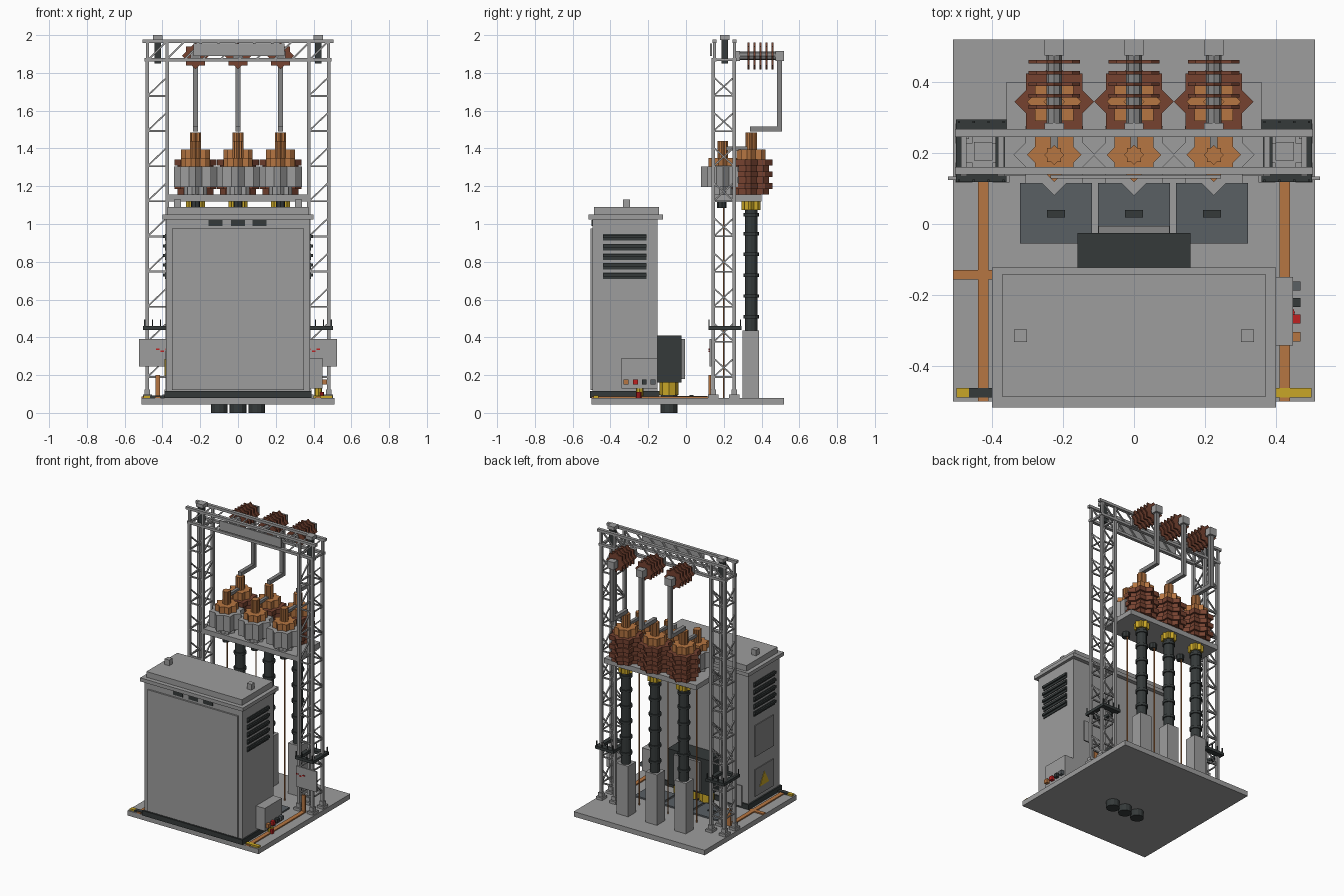
import bpy, bmesh, math
from mathutils import Vector

if "Cube" in bpy.data.objects:
    bpy.data.objects.remove(bpy.data.objects["Cube"])

COL = {
    "light_grey": (0.34, 0.34, 0.34), "steel_grey": (0.24, 0.24, 0.24),
    "charcoal": (0.035, 0.042, 0.042), "slate": (0.10, 0.115, 0.127),
    "copper": (0.47, 0.18, 0.054), "brown": (0.18, 0.055, 0.030),
    "yellow": (0.58, 0.38, 0.02), "red": (0.52, 0.015, 0.015),
}
MATS = {}
for n, c in COL.items():
    MATS[n] = bpy.data.materials.new(n)
    MATS[n].diffuse_color = (*c, 1)


class Part:
    """Collects simple solids into one flat-shaded object."""
    def __init__(self, name, mat):
        self.name, self.mat, self.bm = name, mat, bmesh.new()

    def box(self, x0, x1, y0, y1, z0, z1):
        vs = bmesh.ops.create_cube(self.bm, size=1)["verts"]
        for v in vs:
            v.co = ((x0 + x1) / 2 + v.co.x * (x1 - x0), (y0 + y1) / 2 + v.co.y * (y1 - y0),
                    (z0 + z1) / 2 + v.co.z * (z1 - z0))
        return self

    def prism(self, a, b, r, n=12, inner=None, turn=0.0):
        """Solid from a to b: n-sided, or n-pointed star when inner is given."""
        a, b = Vector(a), Vector(b)
        d = (b - a).normalized()
        u = Vector((1, 0, 0)) if abs(d.x) < 0.9 else Vector((0, 1, 0))
        w = d.cross(u).normalized()
        u = w.cross(d)
        m = n * 2 if inner else n
        rings = []
        for p in (a, b):
            ring = []
            for i in range(m):
                t = turn + 2 * math.pi * i / m
                q = inner if inner and i % 2 else r
                ring.append(self.bm.verts.new(p + (u * math.cos(t) + w * math.sin(t)) * q))
            rings.append(ring)
        lo, hi = rings
        self.bm.faces.new(lo[::-1])
        self.bm.faces.new(hi)
        for i in range(m):
            j = (i + 1) % m
            self.bm.faces.new((lo[i], lo[j], hi[j], hi[i]))
        return self

    def star(self, x, y, z0, z1, r):
        return self.prism((x, y, z0), (x, y, z1), r, 8, r * 0.765)

    def bar(self, a, b, w):
        return self.prism(a, b, w * 0.7071, 4, turn=math.pi / 4)

    def done(self):
        bmesh.ops.recalc_face_normals(self.bm, faces=self.bm.faces)
        me = bpy.data.meshes.new(self.name)
        self.bm.to_mesh(me)
        self.bm.free()
        me.materials.append(MATS[self.mat])
        bpy.context.collection.objects.link(bpy.data.objects.new(self.name, me))


def box(name, mat, *c):
    Part(name, mat).box(*c).done()


PH = (-0.225, 0.0, 0.225)

# Base slab, floor hatches, earthing strips and hazard edge
box("base_slab", "light_grey", -0.51, 0.51, -0.5, 0.52, 0.045, 0.08)
hatch, grip = Part("floor_hatches", "slate"), Part("hatch_handles", "charcoal")
for x in (-0.22, 0, 0.22):
    hatch.box(x - 0.102, x + 0.102, -0.055, 0.115, 0.08, 0.09)
    grip.box(x - 0.026, x + 0.026, 0.018, 0.04, 0.09, 0.096)
hatch.done(); grip.done()
earth = Part("earth_strips", "copper").box(-0.51, -0.40, -0.157, -0.13, 0.08, 0.088)
for s in (-1, 1):
    x = s * 0.425
    earth.box(x - 0.015, x + 0.015, -0.5, 0.13, 0.08, 0.088)
    earth.box(x - 0.013, x + 0.013, 0.12, 0.132, 0.08, 0.20)
earth.done()
haz = Part("hazard_yellow", "yellow").box(-0.5, -0.465, -0.49, -0.463, 0.08, 0.092)
haz.box(0.40, 0.5, -0.49, -0.463, 0.08, 0.092).done()
box("hazard_dark", "charcoal", -0.465, -0.39, -0.49, -0.463, 0.08, 0.092)

# Cabinet body, plinth, roof, door
box("cabinet_plinth", "charcoal", -0.39, 0.39, -0.508, -0.14, 0.08, 0.115)
box("cabinet_body", "light_grey", -0.38, 0.38, -0.495, -0.15, 0.115, 1.03)
Part("cabinet_roof", "light_grey").box(-0.4, 0.4, -0.517, -0.122, 1.025, 1.05).box(
    -0.372, 0.372, -0.487, -0.142, 1.05, 1.09).done()
box("cabinet_door", "light_grey", -0.35, 0.35, -0.506, -0.494, 0.12, 0.975)
lug = Part("lifting_lugs", "light_grey")
for s in (-1, 1):
    lug.box(s * 0.32 - 0.018, s * 0.32 + 0.018, -0.333, -0.297, 1.09, 1.13)
lug.done()
vent = Part("door_vents", "charcoal")
for x in (-0.118, 0, 0.115):
    vent.box(x - 0.037, x + 0.037, -0.5, -0.49, 0.99, 1.02)
vent.done()

# Side louvres, angled outward
lou = Part("side_louvres", "charcoal")
for s in (-1, 1):
    for i in range(5):
        z = 0.725 + i * 0.051
        lou.box(s * 0.375, s * 0.386, -0.44, -0.21, z - 0.017, z + 0.017)
        lou.bar((s * 0.388, -0.44, z + 0.006), (s * 0.388, -0.21, z + 0.006), 0.016)
lou.done()

# Left side access panels with warning triangle
Part("side_panels", "steel_grey").box(-0.385, -0.379, -0.43, -0.22, 0.42, 0.64).box(
    -0.385, -0.379, -0.43, -0.22, 0.14, 0.33).done()
Part("warning_triangle", "yellow").prism((-0.384, -0.32, 0.225), (-0.388, -0.32, 0.225), 0.06, 3,
                                         turn=-math.pi / 2).done()

# Connector box on the right side with coloured sockets
box("connector_box", "light_grey", 0.38, 0.448, -0.342, -0.15, 0.13, 0.29)
for y, m in ((-0.318, "copper"), (-0.268, "red"), (-0.221, "charcoal"), (-0.175, "slate")):
    box("socket_" + m, m, 0.445, 0.47, y - 0.013, y + 0.013, 0.15, 0.178)
Part("connector_gland", "yellow").prism((0.425, -0.245, 0.09), (0.425, -0.245, 0.13), 0.02, 8).done()
Part("connector_lead", "red").prism((0.44, -0.25, 0.08), (0.44, -0.25, 0.11), 0.014, 8).done()

# Cable box behind the cabinet, glands, conduits through the base
box("cable_box", "charcoal", -0.16, 0.16, -0.15, -0.025, 0.16, 0.41)
box("cable_box_bracket", "steel_grey", -0.1, 0.1, -0.025, -0.005, 0.18, 0.39)
gl, pipe = Part("cable_glands", "yellow"), Part("conduits", "charcoal")
for x in (-0.1, 0, 0.1):
    gl.prism((x, -0.09, 0.095), (x, -0.09, 0.16), 0.05, 8)
    pipe.prism((x, -0.09, 0), (x, -0.09, 0.1), 0.044, 12)
gl.done(); pipe.done()

# Lattice towers: legs, rungs and diagonal braces
LY0, LY1 = 0.145, 0.255
for s, side in ((-1, "left"), (1, "right")):
    xi, xo = s * 0.375, s * 0.48
    tower, feet = Part(side + "_tower", "light_grey"), Part(side + "_tower_feet", "light_grey")
    for x in (xi, xo):
        for y in (LY0, LY1):
            tower.box(x - 0.0095, x + 0.0095, y - 0.0095, y + 0.0095, 0.08, 1.88)
            feet.box(x - 0.024, x + 0.024, y - 0.028, y + 0.028, 0.08, 0.098)
            feet.box(x - 0.015, x + 0.015, y - 0.015, y + 0.015, 0.098, 0.125)
    z, k = 0.19, 0
    while z < 1.8:
        for y in (LY0, LY1):
            tower.bar((xi, y, z), (xo, y, z), 0.009)
            a, b = (xi, xo) if s > 0 else (xo, xi)
            tower.bar((a, y, z), (b, y, z + 0.1), 0.008)
        for x, f in ((xi, 1), (xo, -1)):
            tower.bar((x, LY0, z), (x, LY1, z), 0.008)
            ya, yb = (LY0, LY1) if f > 0 else (LY1, LY0)
            tower.bar((x, ya, z), (x, yb, z + 0.1), 0.008)
        z += 0.186
    tower.done(); feet.done()

    # Anti-climb collar with spikes
    col = Part(side + "_climb_guard", "charcoal")
    x0, x1 = sorted((s * 0.36, s * 0.502))
    for c in ((x0, x1, 0.118, 0.145), (x0, x1, 0.255, 0.295), (x0, x0 + 0.03, 0.14, 0.26),
              (x1 - 0.03, x1, 0.14, 0.26)):
        col.box(*c, 0.44, 0.46)
    for i in range(4):
        x = x0 + 0.008 + i * (x1 - x0 - 0.016) / 3
        for y in (0.122, 0.288):
            col.bar((x, y, 0.455), (x, y, 0.495), 0.006)
    col.done()

    # Sign plate with a red mark
    xs = s * 0.445
    box(side + "_sign", "light_grey", xs - 0.08, xs + 0.08, 0.124, 0.134, 0.245, 0.39)
    mk = Part(side + "_sign_mark", "red")
    for dx, dz in ((-0.025, 0.006), (0, -0.004), (0.025, 0.006)):
        x = s * 0.4 + dx
        mk.box(x - 0.009, x + 0.009, 0.12, 0.125, 0.327 + dz, 0.334 + dz)
    mk.done()

    # Top post and cap
    xp = s * 0.425
    box(side + "_post", "charcoal", xp - 0.017, xp + 0.017, 0.188, 0.222, 1.85, 1.98)
    box(side + "_post_cap", "light_grey", xp - 0.026, xp + 0.026, 0.179, 0.231, 1.975, 2.0)

# Top gantry truss
gan = Part("gantry_truss", "light_grey")
for y in (0.15, 0.257):
    gan.box(-0.495, 0.495, y - 0.011, y + 0.011, 1.86, 1.878)
    gan.box(-0.505, 0.505, y - 0.011, y + 0.011, 1.958, 1.976)
    for i in range(10):
        x = -0.475 + i * 0.095
        gan.bar((x, y, 1.87), (x + 0.095, y, 1.965), 0.009)
for x in (-0.48, -0.375, 0.375, 0.48):
    gan.box(x - 0.008, x + 0.008, 0.15, 0.257, 1.862, 1.876)
    for y in (0.15, 0.257):
        gan.box(x - 0.008, x + 0.008, y - 0.008, y + 0.008, 1.87, 1.965)
gan.done()
box("gantry_plate", "light_grey", -0.235, 0.245, 0.128, 0.138, 1.89, 1.955)

# Equipment platform
Part("platform", "light_grey").box(-0.36, 0.36, 0.255, 0.40, 1.12, 1.155).box(
    -0.365, 0.365, 0.135, 0.255, 1.12, 1.155).done()

# Three phases: breaker heads, bushings, cables and gantry insulators
head, hcop = Part("breaker_heads", "light_grey"), Part("breaker_terminals", "copper")
foot, lead = Part("breaker_feet", "charcoal"), Part("earth_leads", "copper")
shed, bcop = Part("bushing_sheds", "brown"), Part("bushing_terminals", "copper")
coll, cable = Part("cable_collars", "yellow"), Part("riser_cables", "charcoal")
duct, arm = Part("cable_ducts", "light_grey"), Part("busbar_arms", "steel_grey")
ins, cap = Part("gantry_insulators", "brown"), Part("insulator_caps", "light_grey")
for x in PH:
    # Front breaker head
    head.star(x, 0.195, 1.195, 1.305, 0.115).star(x, 0.195, 1.15, 1.2, 0.06)
    hcop.star(x, 0.195, 1.305, 1.35, 0.077).star(x, 0.195, 1.35, 1.44, 0.028)
    foot.prism((x, 0.19, 1.085), (x, 0.19, 1.125), 0.025, 8)
    lead.prism((x, 0.2, 0.08), (x, 0.2, 1.1), 0.005, 6)
    # Rear bushing with stacked sheds
    for i in range(6):
        z = 1.155 + i * 0.031
        shed.star(x, 0.345, z, z + 0.031, 0.112 if i % 2 else 0.094)
    shed.star(x, 0.345, 1.325, 1.342, 0.112)
    bcop.star(x, 0.345, 1.342, 1.395, 0.077).star(x, 0.345, 1.395, 1.485, 0.03)
    # Riser cable, collar and duct
    coll.star(x, 0.345, 1.075, 1.122, 0.05)
    cable.prism((x, 0.345, 0.42), (x, 0.345, 1.08), 0.033, 12)
    for z in (0.50, 0.61, 0.72, 0.83, 0.94, 1.04):
        cable.prism((x, 0.345, z), (x, 0.345, z + 0.018), 0.041, 12)
    duct.box(x - 0.045, x + 0.045, 0.3, 0.387, 0.08, 0.435)
    # Jumper and busbar arm
    arm.bar((x, 0.19, 1.4), (x, 0.345, 1.4), 0.02)
    arm.bar((x, 0.34, 1.502), (x, 0.508, 1.502), 0.026)
    arm.bar((x, 0.495, 1.49), (x, 0.495, 1.875), 0.026)
    # Horizontal insulator with discs
    arm.prism((x, 0.26, 1.89), (x, 0.48, 1.89), 0.022, 8)
    for y in (0.33, 0.362, 0.394, 0.426, 0.458):
        ins.prism((x, y - 0.005, 1.89), (x, y + 0.005, 1.89), 0.072, 8, 0.055)
    cap.box(x - 0.027, x + 0.027, 0.475, 0.52, 1.863, 1.915)
    cap.box(x - 0.027, x + 0.027, 0.262, 0.285, 1.863, 1.915)
for p in (head, hcop, foot, lead, shed, bcop, coll, cable, duct, arm, ins, cap):
    p.done()

for m in bpy.data.materials:
    if m.users and not m.is_grease_pencil:
        m.use_nodes = True
        m.node_tree.nodes["Principled BSDF"].inputs["Base Color"].default_value = m.diffuse_color
